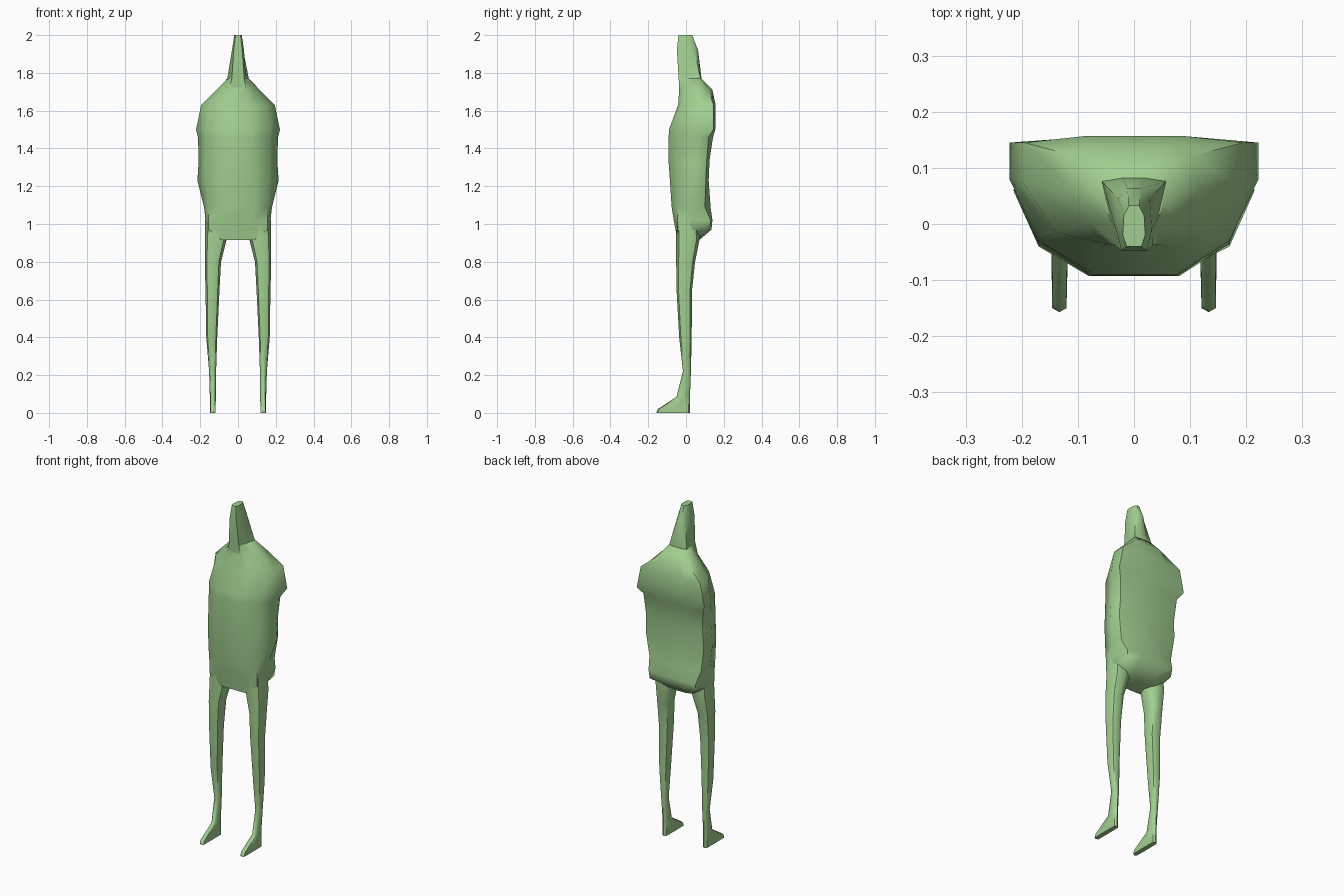
import bpy, bmesh, math


def loft(name, rings):
    """Skin a stack of equal-length point rings and cap both ends."""
    bm = bmesh.new()
    loops = [[bm.verts.new(p) for p in ring] for ring in rings]
    n = len(loops[0])
    for a, b in zip(loops, loops[1:]):
        for i in range(n):
            j = (i + 1) % n
            bm.faces.new((a[i], a[j], b[j], b[i]))
    bm.faces.new(loops[0][::-1])
    bm.faces.new(loops[-1])
    bmesh.ops.recalc_face_normals(bm, faces=bm.faces)
    mesh = bpy.data.meshes.new(name)
    bm.to_mesh(mesh)
    bm.free()
    obj = bpy.data.objects.new(name, mesh)
    bpy.context.collection.objects.link(obj)
    mat = bpy.data.materials.get("green") or bpy.data.materials.new("green")
    mat.diffuse_color = (0.36, 0.62, 0.28, 1)
    mesh.materials.append(mat)
    bpy.context.view_layer.objects.active = obj
    obj.select_set(True)
    bpy.ops.object.shade_smooth_by_angle(angle=math.radians(50))
    obj.select_set(False)
    return obj


def mirrored_ring(z, half):
    """Close a right-hand half outline (front to back) with its mirror."""
    return [(x, y, z) for x, y in half] + [(-x, y, z) for x, y in half[::-1]]


def limb_ring(z, x0, x1, y0, y1, c=0.72):
    """Chamfered eight-sided section between the given bounds."""
    cx, cy, rx, ry = (x0 + x1) / 2, (y0 + y1) / 2, (x1 - x0) / 2, (y1 - y0) / 2
    unit = [(0, -1), (c, -c), (1, 0), (c, c), (0, 1), (-c, c), (-1, 0), (-c, -c)]
    return [(cx + u * rx, cy + v * ry, z) for u, v in unit]


# Torso: height, then front, front side, side, rear side and back points
torso = [
    (0.915, [(.06, -.048), (.085, -.046), (.10, .00), (.09, .05), (.05, .07)]),
    (0.97, [(.08, -.055), (.155, -.045), (.17, .01), (.15, .125), (.08, .135)]),
    (1.02, [(.08, -.065), (.155, -.045), (.172, .01), (.155, .13), (.08, .14)]),
    (1.09, [(.08, -.076), (.16, -.045), (.18, .03), (.17, .10), (.08, .13)]),
    (1.23, [(.08, -.085), (.17, -.04), (.215, .06), (.19, .105), (.08, .12)]),
    (1.34, [(.08, -.093), (.17, -.035), (.208, .06), (.185, .11), (.08, .125)]),
    (1.46, [(.075, -.092), (.17, -.03), (.212, .07), (.195, .12), (.085, .143)]),
    (1.50, [(.07, -.09), (.17, -.03), (.222, .08), (.222, .145), (.085, .155)]),
    (1.63, [(.06, -.042), (.14, -.015), (.195, .07), (.195, .145), (.085, .157)]),
    (1.71, [(.045, -.036), (.08, .00), (.115, .06), (.10, .12), (.05, .14)]),
    (1.77, [(.033, -.038), (.04, .00), (.053, .04), (.058, .078), (.02, .082)]),
]
loft("torso", [mirrored_ring(z, half) for z, half in torso])

# Neck and head, narrow and tapering
head = [
    (1.68, [(.04, -.034), (.055, .01), (.07, .07), (.03, .08)]),
    (1.77, [(.033, -.039), (.042, .01), (.057, .076), (.02, .082)]),
    (1.92, [(.022, -.048), (.032, -.01), (.028, .045), (.012, .064)]),
    (2.00, [(.013, -.040), (.020, -.02), (.018, .015), (.009, .033)]),
]
loft("head_and_neck", [mirrored_ring(z, half) for z, half in head])

# Legs: height, inner x, outer x, front y, back y
leg = [
    (1.08, .05, .172, -.050, .06),
    (0.92, .06, .176, -.052, .072),
    (0.80, .09, .176, -.052, .048),
    (0.65, .098, .172, -.050, .032),
    (0.40, .110, .168, -.036, .030),
    (0.22, .116, .153, -.016, .026),
    (0.085, .117, .149, -.050, .021),
    (0.02, .119, .147, -.150, .020),
    (0.00, .119, .147, -.157, .020),
]
for side, sx in (("right", 1), ("left", -1)):
    rings = [[(sx * x, y, z) for x, y, z in limb_ring(*row, c=0.92 if row[0] < 0.05 else 0.74)]
             for row in leg]
    loft(side + "_leg", rings)
